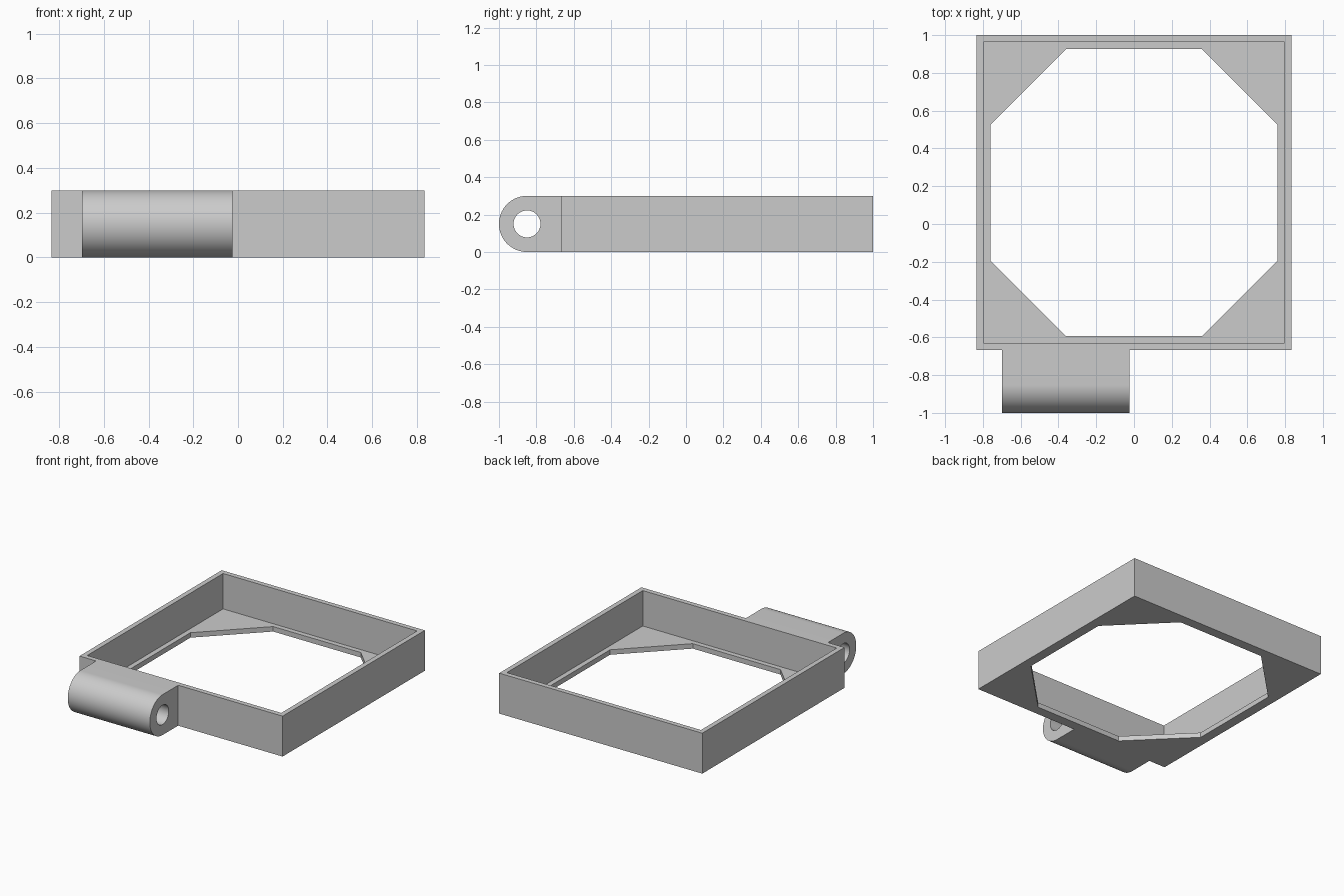
import bpy
import bmesh
import math
from mathutils import Vector

cube = bpy.data.objects.get("Cube")
if cube:
    bpy.data.objects.remove(cube, do_unlink=True)

GREY = (0.6, 0.6, 0.6, 1.0)
grey = bpy.data.materials.new("plain grey")
grey.use_nodes = True
grey.diffuse_color = GREY
grey.node_tree.nodes["Principled BSDF"].inputs["Base Color"].default_value = GREY


def prism(name, points, push):
    """Solid made by sweeping a closed flat outline along push."""
    bm = bmesh.new()
    face = bm.faces.new([bm.verts.new(p) for p in points])
    swept = bmesh.ops.extrude_face_region(bm, geom=[face], use_keep_orig=True)
    verts = [g for g in swept["geom"] if isinstance(g, bmesh.types.BMVert)]
    bmesh.ops.translate(bm, verts=verts, vec=Vector(push))
    bmesh.ops.recalc_face_normals(bm, faces=bm.faces)
    mesh = bpy.data.meshes.new(name)
    bm.to_mesh(mesh)
    bm.free()
    mesh.materials.append(grey)
    obj = bpy.data.objects.new(name, mesh)
    bpy.context.collection.objects.link(obj)
    return obj


def chamfered_square(half, cut, z):
    """Square outline round the frame centre, with corners cut off."""
    pts = []
    for sx, sy in ((1, 1), (-1, 1), (-1, -1), (1, -1)):
        a = (sx * half, MID_Y + sy * (half - cut), z)
        b = (sx * (half - cut), MID_Y + sy * half, z)
        pts += [a] if cut == 0 else ([a, b] if sx == sy else [b, a])
    return pts


def arc(radius, start, end, steps):
    """Points round the hinge axis, in the side plane."""
    angles = [start + (end - start) * i / steps for i in range(steps + 1)]
    return [(HINGE_X, HINGE_Y + radius * math.cos(a), HEIGHT / 2 + radius * math.sin(a))
            for a in angles]


def carve(obj, cutter):
    cutter.hide_render = True
    mod = obj.modifiers.new("cut", 'BOOLEAN')
    mod.operation = 'DIFFERENCE'
    mod.solver = 'EXACT'
    mod.object = cutter
    bpy.context.view_layer.objects.active = obj
    bpy.ops.object.modifier_apply(modifier=mod.name)
    bpy.data.objects.remove(cutter, do_unlink=True)


HEIGHT = 0.3
FLOOR = 0.037
HALF = 0.834
MID_Y = 1 - HALF
HINGE_X, HINGE_WIDTH = -0.698, 0.674
HINGE_Y = -0.85

# Square tray with a thin wall and an eight-sided opening in its floor
frame = prism("frame", chamfered_square(HALF, 0, 0), (0, 0, HEIGHT))
carve(frame, prism("pocket", chamfered_square(0.797, 0, FLOOR), (0, 0, 1)))
carve(frame, prism("opening", chamfered_square(0.76, 0.4, -0.5), (0, 0, 1)))

# Hinge barrel with a flat-sided neck running back to the frame
outline = arc(HEIGHT / 2, math.pi / 2, math.pi * 1.5, 48)
front = 1 - 2 * HALF
outline += [(HINGE_X, front, 0), (HINGE_X, front, HEIGHT)]
hinge = prism("hinge", outline, (HINGE_WIDTH, 0, 0))

# Pin hole through the barrel
hole = prism("pin_hole", arc(0.072, 0, math.tau, 48)[:-1], (2, 0, 0))
hole.location.x = -0.5
bpy.context.view_layer.update()
carve(hinge, hole)

bpy.ops.object.select_all(action='DESELECT')
hinge.select_set(True)
bpy.context.view_layer.objects.active = hinge
bpy.ops.object.shade_smooth_by_angle(angle=math.radians(30))
